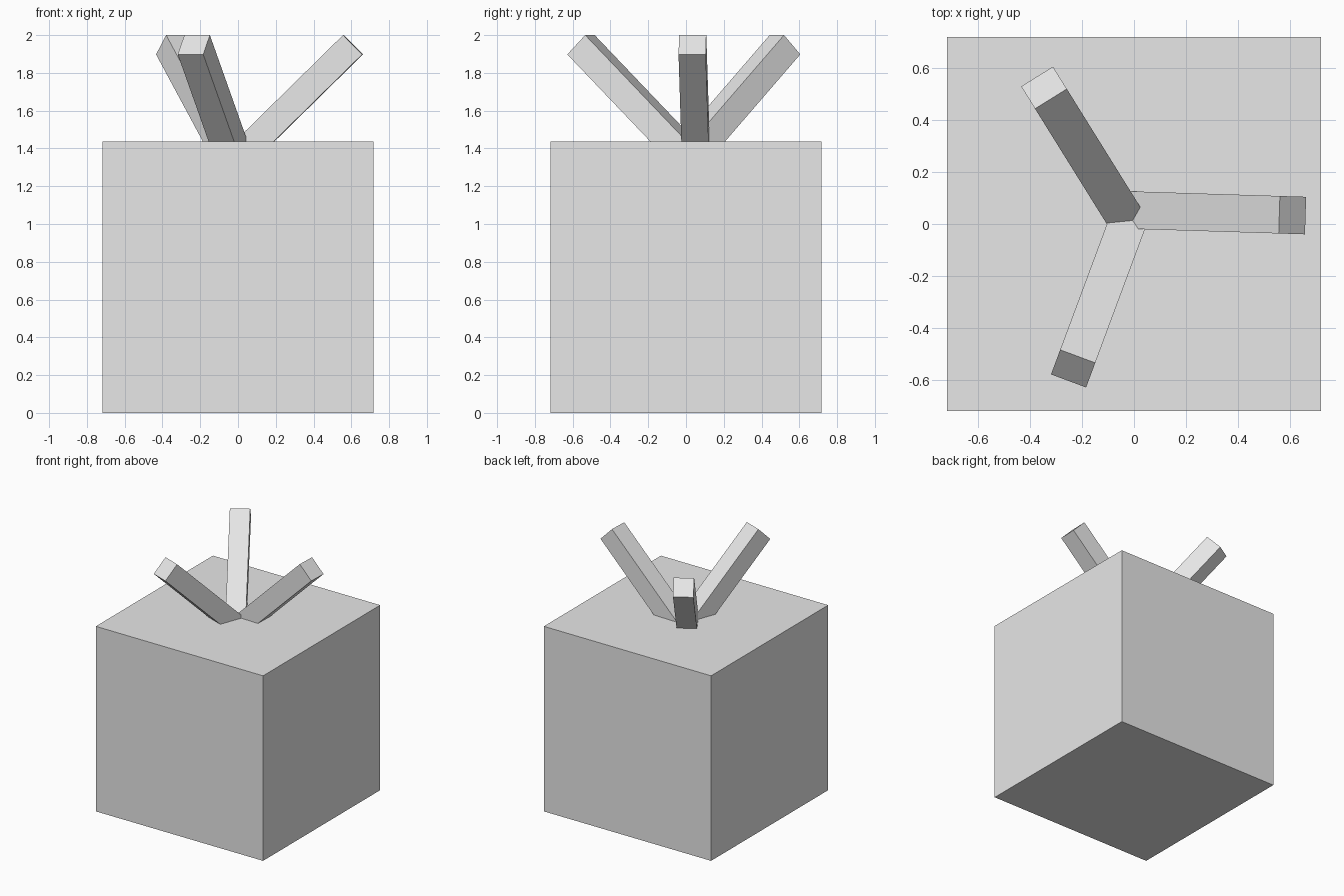
import bpy
from math import radians, sin, cos
from mathutils import Matrix, Vector

cube = bpy.data.objects.get("Cube")
if cube:
    bpy.data.objects.remove(cube, do_unlink=True)

# Single plain grey
grey = bpy.data.materials.new("light grey")
grey.use_nodes = True
colour = (0.8, 0.8, 0.8, 1)
grey.diffuse_color = colour
grey.node_tree.nodes["Principled BSDF"].inputs["Base Color"].default_value = colour


def box(name, size, matrix):
    bpy.ops.mesh.primitive_cube_add(size=1)
    obj = bpy.context.object
    obj.name = name
    obj.data.transform(matrix @ Matrix.Diagonal((*size, 1)))
    obj.data.materials.append(grey)
    return obj


# Large block
SIDE = 1.437
box("block", (SIDE, SIDE, SIDE), Matrix.Translation((0, 0, SIDE / 2)))

# Three square prongs leaning outward, their lower ends sunk into the block
WIDTH, LENGTH = 0.144, 1.0
TILT = radians(45.5)
prongs = {
    "left_prong": ((0.609, 0.034, 1.949), -1.8),
    "back_prong": ((-0.346, 0.524, 1.949), 121.9),
    "front_prong": ((-0.234, -0.556, 1.949), 249.6),
}
for name, (tip, heading) in prongs.items():
    turn = radians(heading)
    axis = Vector((sin(TILT) * cos(turn), sin(TILT) * sin(turn), cos(TILT)))
    centre = Vector(tip) - axis * LENGTH / 2
    pose = (Matrix.Translation(centre) @ Matrix.Rotation(turn, 4, "Z")
            @ Matrix.Rotation(TILT, 4, "Y"))
    box(name, (WIDTH, WIDTH, LENGTH), pose)
